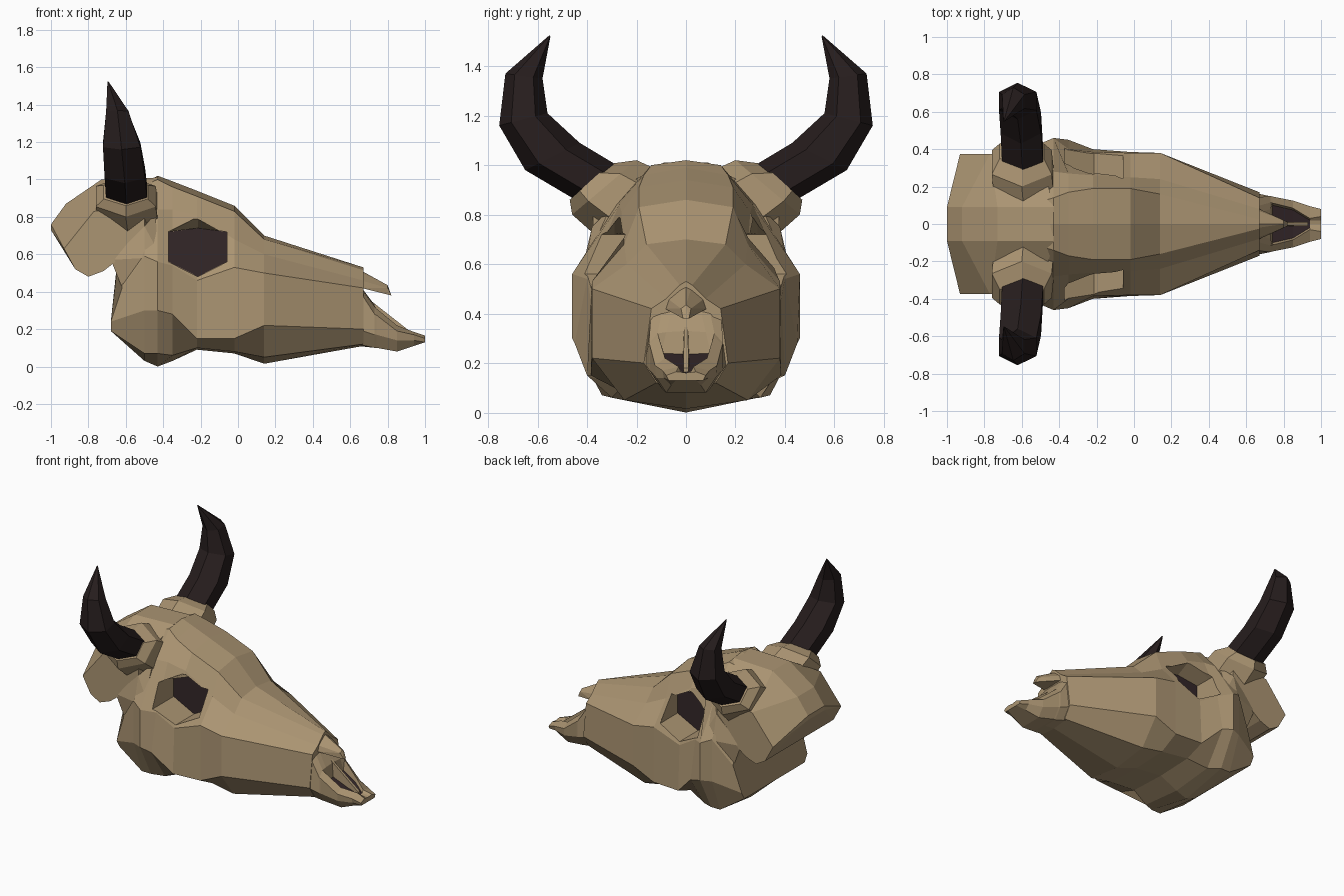
import bpy, bmesh, math
from mathutils import Vector

if "Cube" in bpy.data.objects:
    bpy.data.objects.remove(bpy.data.objects["Cube"])


def material(name, rgb):
    m = bpy.data.materials.new(name)
    m.diffuse_color = (*rgb, 1)
    m.use_nodes = True
    m.node_tree.nodes["Principled BSDF"].inputs["Base Color"].default_value = m.diffuse_color
    return m


BONE = material("bone", (0.41, 0.30, 0.17))
HORN = material("dark horn", (0.019, 0.012, 0.012))
CAVITY = material("dark cavity", (0.034, 0.02, 0.022))


def finish(name, bm, *mats):
    bmesh.ops.recalc_face_normals(bm, faces=bm.faces)
    me = bpy.data.meshes.new(name)
    bm.to_mesh(me)
    bm.free()
    ob = bpy.data.objects.new(name, me)
    bpy.context.collection.objects.link(ob)
    for m in mats:
        me.materials.append(m)
    return ob


def skin(name, rings, *mats, rule=None):
    """Join a row of equal rings with quads and cap both ends."""
    bm = bmesh.new()
    rows = [[bm.verts.new(p) for p in r] for r in rings]
    n = len(rows[0])
    for i, (a, b) in enumerate(zip(rows, rows[1:])):
        for j in range(n):
            k = (j + 1) % n
            f = bm.faces.new((a[j], a[k], b[k], b[j]))
            if rule and rule(i, j, n):
                f.material_index = 1
    bm.faces.new(rows[0])
    bm.faces.new(rows[-1])
    return finish(name, bm, *mats)


def section(x, half):
    """Closed left-right symmetric ring from a half outline of (y, z)."""
    full = half + [(-y, z) for y, z in half[-2:0:-1]]
    return [(x, y, z) for y, z in full]


def hull(name, pts, mat):
    """Symmetric convex solid from points on one side."""
    bm = bmesh.new()
    for x, y, z in pts:
        for s in ((1, -1) if y else (1,)):
            bm.verts.new((x, y * s, z))
    r = bmesh.ops.convex_hull(bm, input=bm.verts)
    junk = {e for e in r["geom_interior"] + r["geom_unused"]
            if isinstance(e, bmesh.types.BMVert)}
    bmesh.ops.delete(bm, geom=list(junk), context='VERTS')
    bmesh.ops.dissolve_limit(bm, angle_limit=math.radians(3),
                             verts=bm.verts, edges=bm.edges)
    return finish(name, bm, mat)


# Braincase at the back
crest = [(-1, .73), (-1, .76), (-.92, .87), (-.73, 1.0), (-.43, 1.01)]
flank = [(-.93, .63), (-.87, .52), (-.8, .48), (-.72, .51),
         (-.5, .68), (-.77, .83), (-.5, .84)]
hull("braincase", [(x, .09, z) for x, z in crest] +
     [(x, .375, z) for x, z in flank], BONE)

# Temples joining braincase and jaw
hull("temples", [(-.68, .37, .57), (-.62, .36, .42), (-.5, .38, .75), (-.44, .31, .82),
                 (-.43, .40, .62), (-.5, .42, .58), (-.45, .1, .6)], BONE)

# Face and jaw: cross-sections from back to front
face_sections = [
    (-.62, [(0, .8), (.1, .8), (.27, .75), (.37, .42), (.36, .24), (.33, .19), (0, .19)]),
    (-.5, [(0, .98), (.12, .97), (.28, .84), (.43, .59), (.43, .30), (.34, .07), (0, .03)]),
    (-.43, [(0, 1.02), (.14, 1.0), (.28, .84), (.46, .56), (.46, .30), (.34, .07), (0, 0)]),
    (-.35, [(0, .99), (.17, .96), (.27, .84), (.40, .54), (.45, .28), (.30, .06), (0, .03)]),
    (-.22, [(0, .94), (.19, .91), (.26, .81), (.385, .46), (.40, .15), (.26, .10), (0, .09)]),
    (-.02, [(0, .86), (.19, .83), (.25, .68), (.38, .53), (.385, .15), (.25, .08), (0, .07)]),
    (.14, [(0, .70), (.16, .68), (.24, .60), (.38, .50), (.38, .22), (.25, .05), (0, .015)]),
    (.67, [(0, .53), (.025, .515), (.08, .46), (.14, .42), (.17, .2), (.12, .12), (0, .11)]),
]
rings = [section(x, h) for x, h in face_sections]
rings[0] = [(-.68 if z < .35 else x, y, z) for x, y, z in rings[0]]
face = skin("face_and_jaw", rings, BONE)


# Eye sockets: deep hexagonal cuts with a dark plate at the bottom
def eye_ring(y, r):
    return [(-.215 + 1.13 * r * math.sin(a), y, .64 + r * math.cos(a))
            for a in (math.tau * i / 6 for i in range(6))]


def lower_roof(ring):
    return [(x, y, min(z, .74)) for x, y, z in ring]


for side, label in ((1, "left"), (-1, "right")):
    cutter = skin("eye_cutter", [lower_roof(eye_ring(side * .17, .16)),
                                 eye_ring(side * .29, .16),
                                 eye_ring(side * .6, .16)], BONE)
    cutter.hide_render = True
    mod = face.modifiers.new("eye", 'BOOLEAN')
    mod.operation, mod.solver, mod.object = 'DIFFERENCE', 'EXACT', cutter
    bpy.context.view_layer.objects.active = face
    bpy.ops.object.modifier_apply(modifier=mod.name)
    bpy.data.objects.remove(cutter)
    skin(label + "_eye_cavity", [lower_roof(eye_ring(side * .168, .159)),
                                 lower_roof(eye_ring(side * .176, .159))], CAVITY)

# Snout: a closed bridge, then an open nostril trough with a dark floor
snout_sections = [
    (.64, [(0, .45), (.05, .45), (.09, .44), (.14, .42), (.168, .2), (.115, .12), (0, .11)]),
    (.73, [(0, .33), (.08, .325), (.115, .32), (.15, .28), (.148, .17), (.1, .1), (0, .1)]),
    (.74, [(0, .235), (.10, .24), (.112, .31), (.147, .275), (.145, .17), (.1, .1), (0, .1)]),
    (.85, [(0, .19), (.075, .195), (.085, .22), (.125, .19), (.12, .14), (.08, .08), (0, .08)]),
    (.94, [(0, .16), (.02, .165), (.03, .185), (.095, .17), (.09, .14), (.06, .11), (0, .11)]),
    (1.0, [(0, .16), (.02, .163), (.04, .165), (.08, .15), (.07, .13), (.04, .13), (0, .13)]),
]
skin("snout", [section(x, h) for x, h in snout_sections], BONE, CAVITY,
     rule=lambda i, j, n: i in (2, 3) and j in (0, n - 1))
hull("nostril_divider", [(.70, .008, .36), (.70, .014, .2), (.93, .01, .18),
                         (.93, .01, .14), (.74, .008, .32)], BONE)

# Nose bone overhanging the snout
hull("nose_bone", [(.6, 0, .545), (.6, .03, .53), (.64, .08, .465), (.66, .085, .42),
                   (.8, 0, .435), (.8, .02, .42), (.82, .012, .38)], BONE)


# Horns and their collars: hexagonal rings between an inner and an outer edge
def horn_ring(side, inner, outer, x, rx):
    a, b = Vector(inner), Vector(outer)
    c, d = (a + b) / 2, (b - a) / 2
    ring = []
    for k, u in ((1, 0), (.5, 1), (-.5, 1), (-1, 0), (-.5, -1), (.5, -1)):
        p = c + d * k
        ring.append((x + u * rx, side * p.x, p.y))
    return ring


collar = [((.09, .97), (.37, .72), -.59, .16),
          ((.2, 1.02), (.46, .80), -.60, .16),
          ((.31, 1.005), (.47, .86), -.60, .118)]
horn = [((.28, 1.0), (.43, .85), -.595, .11),
        ((.43, 1.09), (.65, .98), -.605, .108),
        ((.56, 1.21), (.755, 1.16), -.622, .10),
        ((.58, 1.35), (.73, 1.37), -.645, .06),
        ((.548, 1.52), (.552, 1.525), -.695, .003)]
for side, label in ((1, "left"), (-1, "right")):
    skin(label + "_horn_collar", [horn_ring(side, *r) for r in collar], BONE)
    skin(label + "_horn", [horn_ring(side, *r) for r in horn], HORN)
